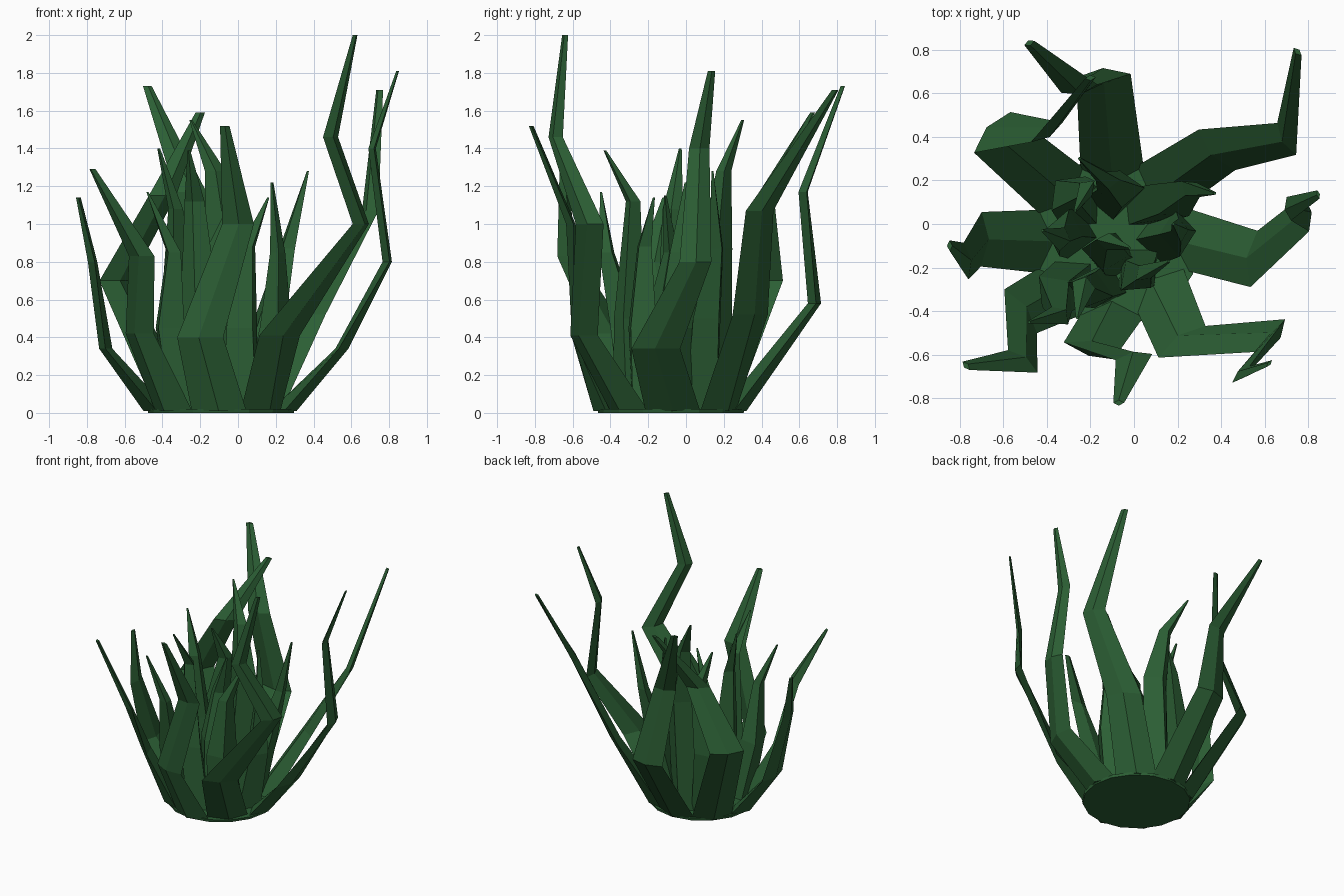
import bpy, bmesh, math
from mathutils import Vector

mat = bpy.data.materials.new("grass_green")
mat.diffuse_color = (0.025, 0.115, 0.035, 1)
CENTRE = Vector((-0.09, -0.08, 0))


def finish(bm, name):
    bmesh.ops.recalc_face_normals(bm, faces=bm.faces)
    mesh = bpy.data.meshes.new(name)
    bm.to_mesh(mesh)
    bm.free()
    mesh.materials.append(mat)
    bpy.context.collection.objects.link(bpy.data.objects.new(name, mesh))


def blade(name, path, widths, thick, twist=True):
    """Tapered four-sided blade with an outer ridge, its width set across the clump radius."""
    bm = bmesh.new()
    rings = []
    out = None
    for p, w, t in zip(path, widths, thick):
        p = Vector(p)
        if twist or out is None:
            out = p - CENTRE
            out.z = 0
            out.normalize()
        side = Vector((-out.y, out.x, 0))
        pts = (p - side * w / 2, p + out * t * 0.5, p + side * w / 2, p - out * t * 0.5)
        rings.append([bm.verts.new(q) for q in pts])
    for a, b in zip(rings, rings[1:]):
        for i in range(4):
            j = (i + 1) % 4
            bm.faces.new((a[i], a[j], b[j], b[i]))
    bm.faces.new(rings[0])
    bm.faces.new(rings[-1])
    finish(bm, name)


# Base disc
bm = bmesh.new()
bmesh.ops.create_cone(bm, cap_ends=True, segments=16, radius1=0.385, radius2=0.39, depth=0.02)
bmesh.ops.translate(bm, verts=bm.verts, vec=CENTRE + Vector((0, 0, 0.01)))
finish(bm, "base")

# Outer ring of long bent blades
outer = {
    "back": [(-0.1, 0.25, 0.01), (-0.14, 0.68, 0.58), (-0.25, 0.62, 1.17), (-0.48, 0.83, 1.73)],
    "back_right": [(0.12, 0.17, 0.01), (0.38, 0.34, 0.52), (0.7, 0.39, 1.07), (0.75, 0.79, 1.71)],
    "right": [(0.24, -0.07, 0.01), (0.55, -0.16, 0.34), (0.79, 0.05, 0.8), (0.71, 0.07, 1.4), (0.845, 0.135, 1.81)],
    "front_right": [(0.12, -0.3, 0.01), (0.22, -0.54, 0.41), (0.65, -0.51, 1.0), (0.49, -0.69, 1.46), (0.62, -0.64, 2.0)],
    "front": [(-0.1, -0.42, 0.01), (-0.2, -0.57, 0.4), (0, -0.61, 1.0), (-0.07, -0.82, 1.52)],
    "front_left": [(-0.34, -0.31, 0.01), (-0.52, -0.4, 0.42), (-0.51, -0.63, 0.83), (-0.77, -0.65, 1.29)],
    "left": [(-0.43, -0.08, 0.01), (-0.7, -0.07, 0.34), (-0.77, -0.17, 0.8), (-0.845, -0.1, 1.14)],
    "back_left": [(-0.33, 0.15, 0.01), (-0.65, 0.42, 0.7), (-0.4, 0.42, 1.15), (-0.2, 0.67, 1.59)],
}
for name, path in outer.items():
    if len(path) == 4:
        blade(name + "_blade", path, (0.29, 0.25, 0.17, 0.05), (0.14, 0.07, 0.05, 0.025))
    else:
        blade(name + "_blade", path, (0.29, 0.26, 0.17, 0.11, 0.04), (0.14, 0.07, 0.05, 0.04, 0.015))

# Shorter inner blades, each a base, belly, knee and tip
inner = [
    [(-0.28, -0.04, 0.02), (-0.32, -0.04, 0.6), (-0.33, -0.07, 1.08), (-0.42, -0.03, 1.4)],
    [(-0.1, 0.13, 0.02), (-0.06, 0.16, 0.87), (-0.12, 0.2, 1.28), (-0.25, 0.3, 1.55)],
    [(0.05, 0.08, 0.02), (0.17, 0.11, 0.5), (0.26, 0.16, 0.87), (0.37, 0.14, 1.28)],
    [(0.12, -0.06, 0.02), (0.2, -0.04, 0.45), (0.21, -0.03, 0.85), (0.18, 0.0, 1.22)],
    [(0.02, -0.2, 0.02), (0.02, -0.23, 0.45), (0.05, -0.22, 0.88), (0.16, -0.17, 1.14)],
    [(-0.28, -0.26, 0.02), (-0.36, -0.32, 0.45), (-0.34, -0.42, 0.85), (-0.48, -0.45, 1.17)],
    [(-0.15, -0.28, 0.02), (-0.2, -0.3, 0.5), (-0.23, -0.28, 1.12), (-0.26, -0.43, 1.39)],
    [(-0.1, -0.15, 0.02), (-0.13, -0.13, 0.5), (-0.12, -0.08, 0.85), (-0.02, -0.11, 1.15)],
    [(-0.25, 0.08, 0.02), (-0.3, 0.14, 0.5), (-0.22, 0.16, 1.0), (-0.27, 0.06, 1.25)],
]
for i, path in enumerate(inner):
    blade(f"inner_blade_{i + 1}", path, (0.24, 0.22, 0.11, 0.015), (0.22, 0.17, 0.08, 0.015), twist=False)
